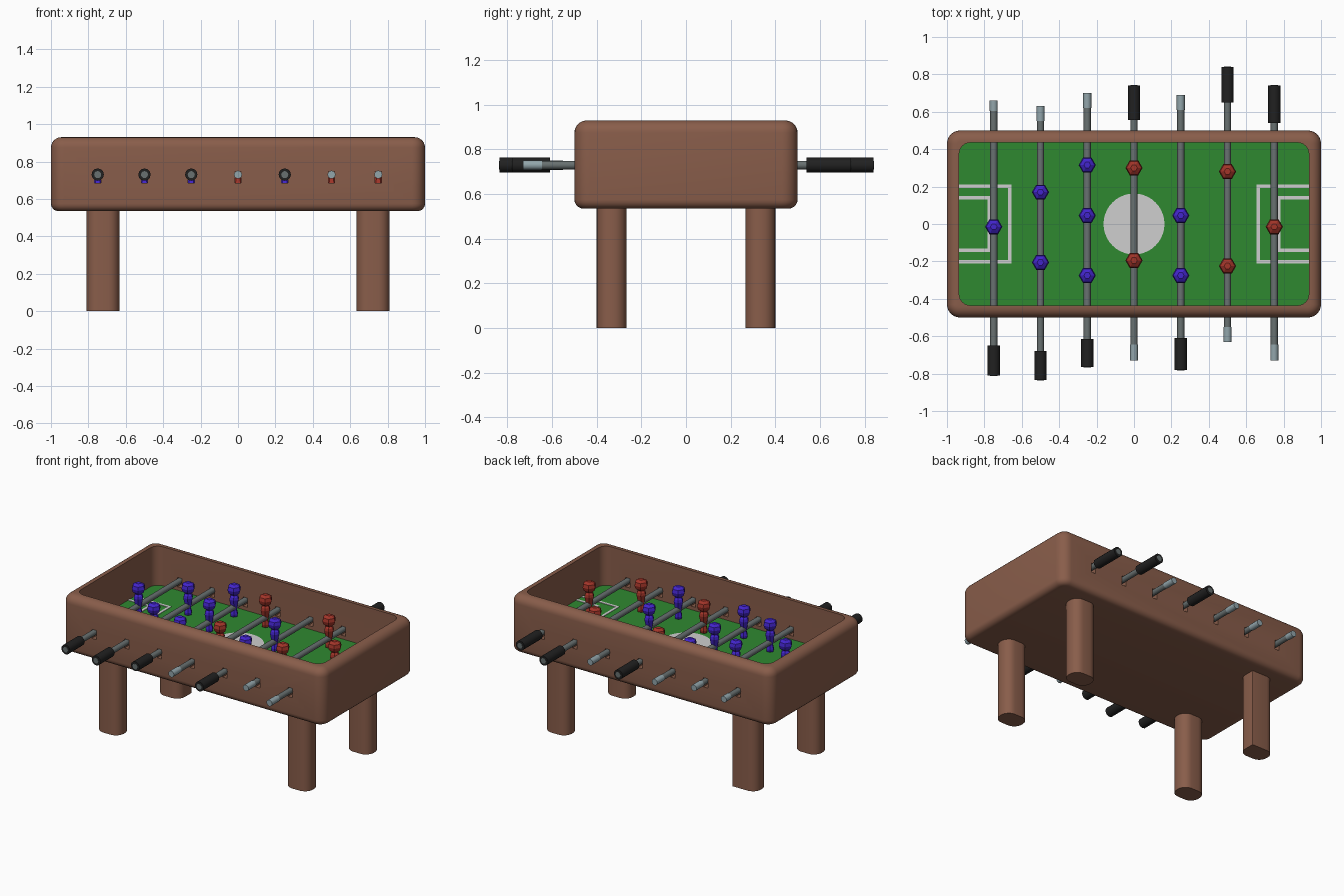
import bpy, bmesh, math

if "Cube" in bpy.data.objects:
    bpy.data.objects.remove(bpy.data.objects["Cube"])

def mat(name, rgb):
    m = bpy.data.materials.new(name)
    m.diffuse_color = (*rgb, 1)
    m.use_nodes = True
    m.node_tree.nodes["Principled BSDF"].inputs["Base Color"].default_value = m.diffuse_color
    return m

WOOD = mat("brown wood", (0.25, 0.11, 0.069))
GREEN = mat("pitch green", (0.028, 0.25, 0.03))
WHITE = mat("line white", (0.62, 0.62, 0.62))
STEEL = mat("dark steel", (0.14, 0.165, 0.165))
TIP = mat("pale steel", (0.29, 0.38, 0.41))
BLACK = mat("black grip", (0.015, 0.015, 0.015))
BLUE = mat("blue player", (0.055, 0.018, 0.6))
RED = mat("red player", (0.36, 0.035, 0.022))

FIELD_Z, ROD_Z = 0.66, 0.73

def loft(name, rings, mats, smooth=None):
    """Skin a list of equal-sized point rings and cap both ends."""
    bm = bmesh.new()
    loops = [[bm.verts.new(p) for p in ring] for ring in rings]
    n = len(loops[0])
    for a, b in zip(loops, loops[1:]):
        for i in range(n):
            bm.faces.new((a[i], a[(i + 1) % n], b[(i + 1) % n], b[i]))
    bm.faces.new(loops[0])
    bm.faces.new(loops[-1]).material_index = len(mats) - 1
    bmesh.ops.recalc_face_normals(bm, faces=bm.faces)
    me = bpy.data.meshes.new(name)
    bm.to_mesh(me)
    bm.free()
    ob = bpy.data.objects.new(name, me)
    bpy.context.collection.objects.link(ob)
    for m in mats:
        me.materials.append(m)
    if smooth:
        smooth_by_angle(ob, smooth)
    return ob

def smooth_by_angle(ob, deg):
    bpy.ops.object.select_all(action='DESELECT')
    ob.select_set(True)
    bpy.context.view_layer.objects.active = ob
    bpy.ops.object.shade_smooth_by_angle(angle=math.radians(deg))

def round_rect(hx, hy, radii, z, cx=0, cy=0, seg=6):
    """Rounded rectangle; radii start at the +x+y corner, going round."""
    pts = []
    for k, (sx, sy) in enumerate(((1, 1), (-1, 1), (-1, -1), (1, -1))):
        r = radii[k]
        for i in range(seg + 1):
            t = math.pi / 2 * (k + i / seg)
            pts.append((cx + sx * (hx - r) + r * math.cos(t),
                        cy + sy * (hy - r) + r * math.sin(t), z))
    return pts

def box(name, x0, x1, y0, y1, z0, z1, m):
    return loft(name, [[(x0, y0, z), (x1, y0, z), (x1, y1, z), (x0, y1, z)] for z in (z0, z1)], [m])

def rod_part(name, x, y0, y1, r, m):
    def ring(y):
        return [(x + r * math.cos(t), y, ROD_Z + r * math.sin(t))
                for t in (math.tau * i / 12 for i in range(12))]
    return loft(name, [ring(y0), ring(y1)], [m], 40)

# Cabinet: rounded shell with an open top and a green floor
prof = []
for i in range(6):                                  # lower rounded edge
    t = math.pi / 2 * i / 5
    prof.append((0.04 * (1 - math.sin(t)), 0.535 + 0.04 * (1 - math.cos(t))))
for i in range(7):                                  # upper rounded edge
    t = math.pi / 2 * i / 6
    prof.append((0.055 * (1 - math.cos(t)), 0.875 + 0.055 * math.sin(t)))
prof += [(0.065, 0.93), (0.065, FIELD_Z)]           # rim and inner wall
rings = []
for k, (d, z) in enumerate(prof):
    r = 0.06 if k >= len(prof) - 2 else max(0.07 - d, 0.02)
    rings.append(round_rect(1 - d, 0.5 - d, [r] * 4, z))
cabinet = loft("cabinet", rings, [WOOD, GREEN])

# Slots for the rods, cut through both long walls
rod_xs = [-0.75, -0.5, -0.25, 0, 0.25, 0.5, 0.75]
bm = bmesh.new()
for x in rod_xs:
    v = bmesh.ops.create_cube(bm, size=1)["verts"]
    bmesh.ops.scale(bm, verts=v, vec=(0.034, 1.2, 0.064))
    bmesh.ops.translate(bm, verts=v, vec=(x, 0, 0.716))
me = bpy.data.meshes.new("slot_cutter")
bm.to_mesh(me)
bm.free()
me.materials.append(WOOD)
cutter = bpy.data.objects.new("slot_cutter", me)
cutter.hide_render = True
bpy.context.collection.objects.link(cutter)
mod = cabinet.modifiers.new("slots", 'BOOLEAN')
mod.operation, mod.solver, mod.object = 'DIFFERENCE', 'EXACT', cutter
bpy.context.view_layer.objects.active = cabinet
bpy.ops.object.modifier_apply(modifier="slots")
bpy.data.objects.remove(cutter)
smooth_by_angle(cabinet, 35)

# Legs: rounded posts; the back left one keeps a square inner corner
for sx, side in ((-1, "left"), (1, "right")):
    for sy, end in ((-1, "front"), (1, "back")):
        radii = [0.06] * 4
        if sx < 0 and sy > 0:
            radii[0] = 0.002
        loft(f"{end}_{side}_leg",
             [round_rect(0.088, 0.067, radii, z, sx * 0.722, sy * 0.333) for z in (0, 0.545)],
             [WOOD], 40)

# Pitch markings: thin plates on the floor
z0, z1 = FIELD_Z - 0.002, FIELD_Z + 0.003
loft("centre_spot", [[(0.163 * math.cos(math.tau * i / 40), 0.163 * math.sin(math.tau * i / 40), z)
                      for i in range(40)] for z in (z0, z1)], [WHITE])
for s in (-1, 1):
    for name, xin, hy in (("penalty_box", 0.655, 0.21), ("goal_box", 0.765, 0.15)):
        w = 0.018
        a, b = sorted((s * xin, s * (xin + w)))
        box(name + "_front_line", a, b, -hy, hy, z0, z1, WHITE)
        a, b = sorted((s * (xin + w), s * 0.936))
        for t in (-1, 1):
            c, d = sorted((t * hy, t * (hy - w)))
            box(name + "_side_line", a, b, c, d, z0, z1, WHITE)

# Players: six-sided turned pegs
def player(x, y, m):
    shape = [(0.024, 0.668), (0.026, 0.685), (0.019, 0.71), (0.024, 0.74), (0.033, 0.785),
             (0.029, 0.802), (0.018, 0.812), (0.040, 0.832), (0.046, 0.852), (0.040, 0.874), (0.018, 0.888)]
    loft("player", [[(x + r * math.cos(math.tau * i / 6), y + r * math.sin(math.tau * i / 6), z)
                     for i in range(6)] for r, z in shape], [m])

# Rods: x, grip outer end, grip inner end, tip inner end, tip outer end, team, player positions
rods = [
    (-0.75, -0.81, -0.65, 0.605, 0.66, BLUE, (-0.015,)),
    (-0.50, -0.835, -0.68, 0.55, 0.63, BLUE, (0.17, -0.205)),
    (-0.25, -0.765, -0.615, 0.62, 0.70, BLUE, (0.315, 0.045, -0.275)),
    (0.00, 0.74, 0.555, -0.645, -0.73, RED, (0.30, -0.195)),
    (0.25, -0.78, -0.61, 0.61, 0.69, BLUE, (0.045, -0.275)),
    (0.50, 0.84, 0.65, -0.55, -0.63, RED, (0.28, -0.225)),
    (0.75, 0.74, 0.54, -0.645, -0.73, RED, (-0.015,)),
]
for x, g0, g1, t1, t0, team, ys in rods:
    out = math.copysign(0.002, g0)
    rod_part("rod", x, g0 + out, t0 + out, 0.019, STEEL)
    rod_part("rod_grip", x, g0, g1, 0.033, BLACK)
    rod_part("rod_tip", x, t1, t0, 0.0215, TIP)
    for y in ys:
        player(x, y, team)
